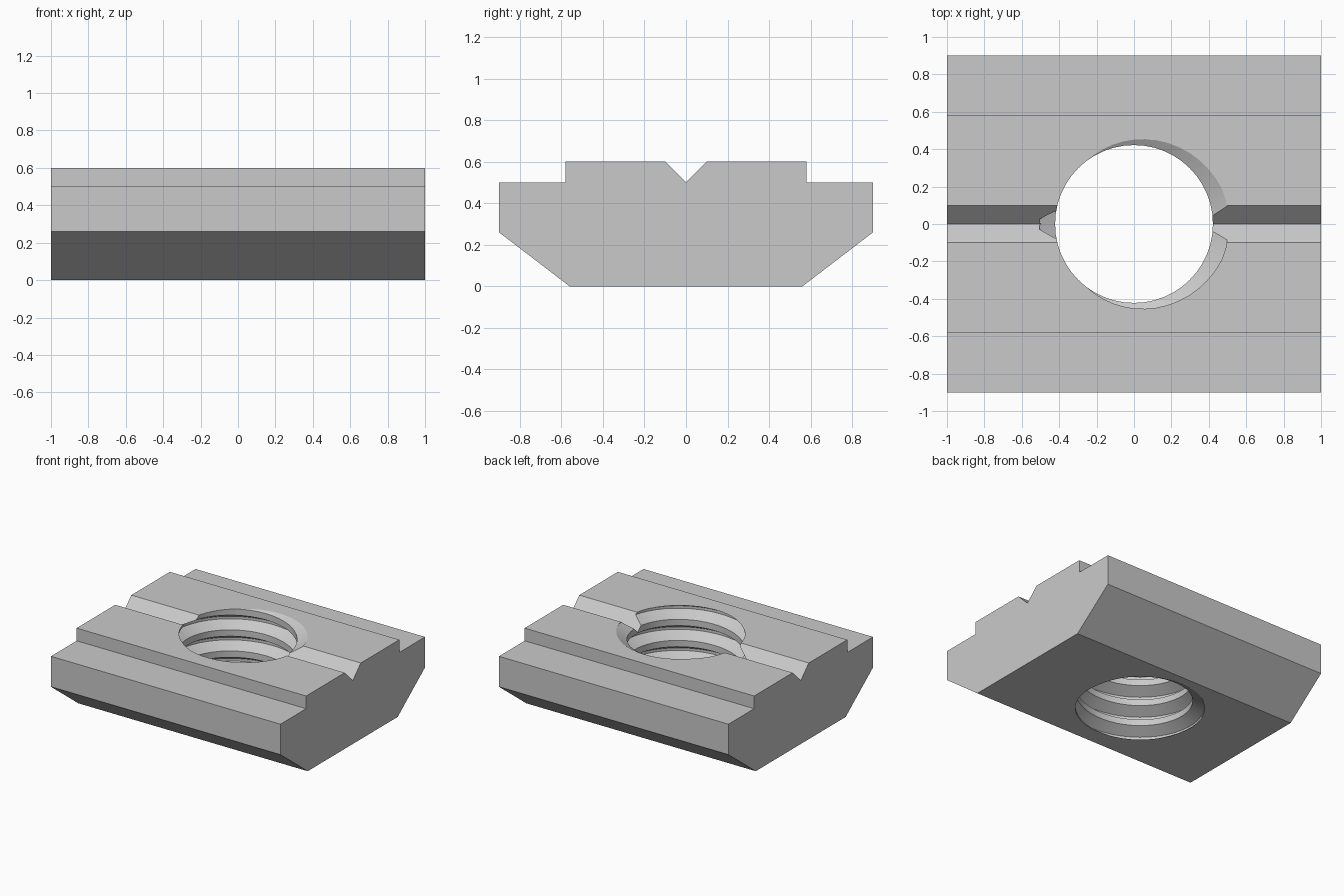
import bpy
import bmesh
import math

if "Cube" in bpy.data.objects:
    bpy.data.objects.remove(bpy.data.objects["Cube"], do_unlink=True)

TOP = 0.6
PITCH = 0.166
MINOR, MAJOR = 0.422, 0.507
STEPS = 48

steel = bpy.data.materials.new("plain steel grey")
steel.use_nodes = True
grey = (0.59, 0.59, 0.59, 1)
steel.diffuse_color = grey
steel.node_tree.nodes["Principled BSDF"].inputs["Base Color"].default_value = grey


def make_object(name, bm):
    bm.normal_update()
    bmesh.ops.recalc_face_normals(bm, faces=bm.faces[:])
    if bm.calc_volume(signed=True) < 0:
        bmesh.ops.reverse_faces(bm, faces=bm.faces[:])
    mesh = bpy.data.meshes.new(name)
    bm.to_mesh(mesh)
    bm.free()
    mesh.materials.append(steel)
    obj = bpy.data.objects.new(name, mesh)
    bpy.context.collection.objects.link(obj)
    return obj


# Nut body: half profile mirrored across the V groove, lofted along x
half = [(0.56, 0), (0.9, 0.26), (0.9, 0.5), (0.58, 0.5), (0.58, TOP), (0.1, TOP)]
profile = half + [(0, 0.5)] + [(-y, z) for y, z in reversed(half)]
bm = bmesh.new()
left, right = [[bm.verts.new((x, y, z)) for y, z in profile] for x in (1, -1)]
bm.faces.new(left)
bm.faces.new(right)
for i in range(len(profile)):
    bm.faces.new((left[i - 1], left[i], right[i], right[i - 1]))
body = make_object("slot_nut_body", bm)

# Thread cutter: right-hand helical groove, plain in its first and last turn
groove = [(-0.35, MINOR), (-0.06, MAJOR), (0.06, MAJOR), (0.35, MINOR)]
size = len(groove)
turns = range(-6, 4)
bm = bmesh.new()
columns = []
for i in range(STEPS):
    turn = i / STEPS
    angle = math.tau * turn
    column = []
    for k in turns:
        for offset, depth in groove:
            r = MINOR if k in (turns[0], turns[-1]) else depth
            z = TOP + PITCH * (turn + k + offset)
            column.append(bm.verts.new((r * math.cos(angle), r * math.sin(angle), z)))
    columns.append(column)

for i in range(STEPS):
    a = columns[i]
    # The last column joins the first one a full pitch higher
    b = columns[i + 1] if i + 1 < STEPS else columns[0][size:]
    for j in range(min(len(a), len(b)) - 1):
        bm.faces.new((a[j], b[j], b[j + 1], a[j + 1]))

# Close each end of the cutter with a cone
low = bm.verts.new((0, 0, -1))
high = bm.verts.new((0, 0, 2))
for edge in [e for e in bm.edges if e.is_boundary]:
    middle = (edge.verts[0].co.z + edge.verts[1].co.z) / 2
    bm.faces.new((edge.verts[0], edge.verts[1], high if middle > TOP / 2 else low))
bmesh.ops.triangulate(bm, faces=bm.faces[:])
cutter = make_object("thread_cutter", bm)
cutter.hide_render = True

# Cut the threaded hole and keep the finished body only
cut = body.modifiers.new("threaded hole", 'BOOLEAN')
cut.operation = 'DIFFERENCE'
cut.solver = 'EXACT'
cut.use_hole_tolerant = True
cut.object = cutter
bpy.context.view_layer.update()
bpy.ops.object.select_all(action='DESELECT')
bpy.context.view_layer.objects.active = body
body.select_set(True)
bpy.ops.object.modifier_apply(modifier=cut.name)
bpy.data.objects.remove(cutter, do_unlink=True)
bpy.ops.object.shade_smooth_by_angle(angle=math.radians(25))
